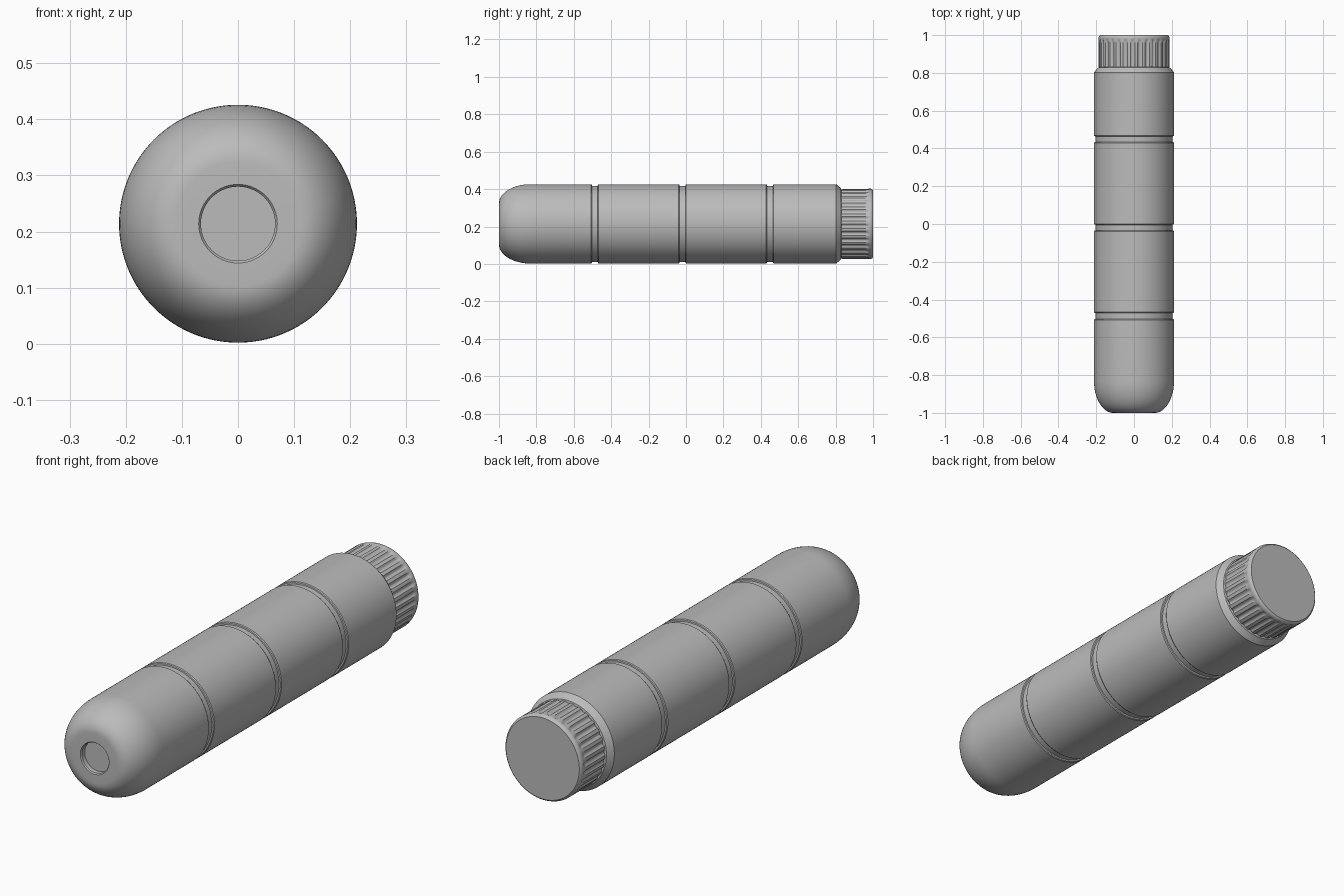
import bpy, bmesh, math

cube = bpy.data.objects.get("Cube")
if cube:
    bpy.data.objects.remove(cube)

AXIS_Z = 0.214
RADIUS = 0.212

grey = bpy.data.materials.new("grey")
grey.use_nodes = True
grey.diffuse_color = (0.5, 0.5, 0.5, 1)
grey.node_tree.nodes["Principled BSDF"].inputs["Base Color"].default_value = (0.5, 0.5, 0.5, 1)


def loft(name, rings, segments, wobble=None):
    """Rings of (y, radius, groove depth) around the long axis, with closed ends."""
    bm = bmesh.new()
    loops = []
    for y, r, depth in rings:
        loop = []
        for i in range(segments):
            a = 2 * math.pi * i / segments
            rad = r - depth * (wobble(i) if wobble else 0)
            loop.append(bm.verts.new((rad * math.cos(a), y, AXIS_Z + rad * math.sin(a))))
        loops.append(loop)
    for lo, hi in zip(loops, loops[1:]):
        for i in range(segments):
            j = (i + 1) % segments
            bm.faces.new((lo[i], hi[i], hi[j], lo[j]))
    bm.faces.new(loops[0])
    bm.faces.new(loops[-1][::-1])
    bmesh.ops.recalc_face_normals(bm, faces=bm.faces)
    mesh = bpy.data.meshes.new(name)
    bm.to_mesh(mesh)
    bm.free()
    mesh.materials.append(grey)
    obj = bpy.data.objects.new(name, mesh)
    bpy.context.collection.objects.link(obj)
    bpy.ops.object.select_all(action="DESELECT")
    obj.select_set(True)
    bpy.context.view_layer.objects.active = obj
    bpy.ops.object.shade_smooth_by_angle(angle=math.radians(30))
    return obj


# Body: recessed button, rounded nose, three ring grooves, chamfered shoulder
profile = [(-0.975, 0.066), (-0.995, 0.066), (-1.0, 0.070)]
STEPS = 16
for k in range(STEPS + 1):
    a = math.pi / 2 * k / STEPS
    profile.append((-0.83 - 0.17 * math.cos(a), 0.11 + (RADIUS - 0.11) * math.sin(a)))
for y in (-0.487, -0.019, 0.449):
    profile += [(y - 0.020, RADIUS), (y - 0.016, RADIUS - 0.003), (y - 0.015, RADIUS - 0.009),
                (y + 0.015, RADIUS - 0.009), (y + 0.016, RADIUS - 0.003), (y + 0.020, RADIUS)]
profile += [(0.803, RADIUS), (0.828, 0.191), (0.832, 0.176)]
loft("body", [(y, r, 0) for y, r in profile], 128)

# End cap: narrow scooped grooves between flat ribs, smooth rim
RIBS, PER_RIB = 30, 8
scoop = (0, 0, 0, 0, 0.6, 1, 1, 0.6)
cap_rings = [(0.828, 0.180, 0), (0.832, 0.187, 0.8), (0.838, 0.188, 1), (0.960, 0.188, 1),
             (0.972, 0.188, 0.6), (0.980, 0.188, 0), (0.988, 0.188, 0), (0.995, 0.185, 0),
             (1.0, 0.179, 0)]
loft("knurled_end_cap", [(y, r, d * 0.007) for y, r, d in cap_rings],
     RIBS * PER_RIB, lambda i: scoop[i % PER_RIB])
